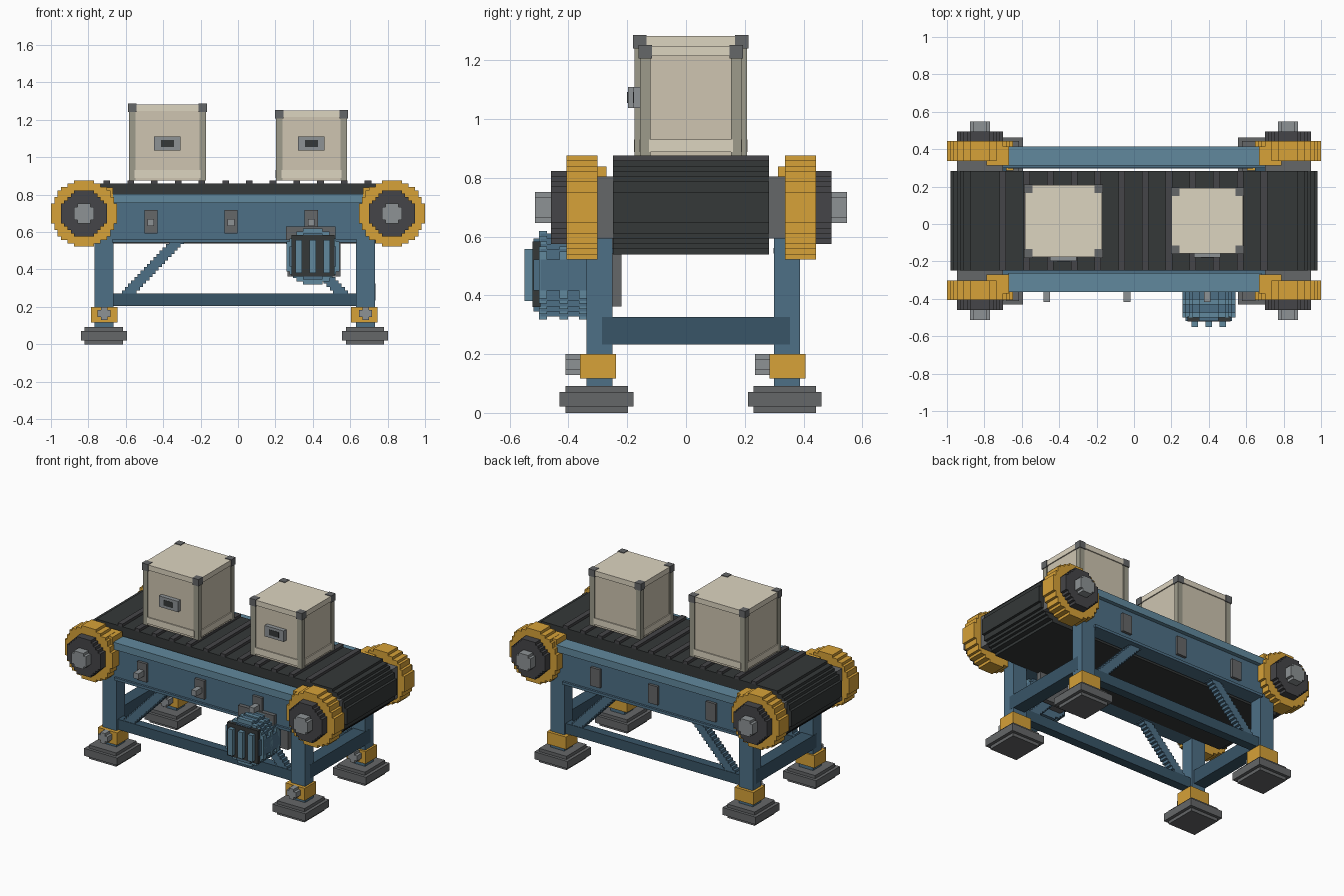
import bpy, bmesh, math

if "Cube" in bpy.data.objects:
    bpy.data.objects.remove(bpy.data.objects["Cube"])

V = 2 / 113  # one grid step; all numbers below are in grid steps


def mat(name, r, g, b):
    m = bpy.data.materials.new(name)
    m.diffuse_color = (r, g, b, 1)
    m.use_nodes = True
    m.node_tree.nodes["Principled BSDF"].inputs["Base Color"].default_value = m.diffuse_color
    return m


BLUE = mat("frame_blue", .075, .16, .24)
LIGHT_BLUE = mat("light_blue", .12, .25, .34)
DARK_BLUE = mat("dark_blue", .04, .09, .135)
YELLOW = mat("yellow", .68, .36, .04)
BLACK = mat("rubber", .035, .04, .04)
HUB = mat("hub_grey", .06, .06, .065)
GREY = mat("dark_grey", .13, .135, .14)
STEEL = mat("steel", .27, .29, .3)
BEIGE = mat("crate_beige", .62, .56, .44)
TRIM = mat("crate_trim", .72, .66, .53)
POST = mat("crate_post", .34, .33, .26)


def prism(name, rows, y0, y1, m):
    """Stepped profile in XZ (rows of z0, z1, x0, x1) extruded along Y."""
    pts = []
    for z0, z1, a, b in rows:
        pts += [(b, z0), (b, z1)]
    for z0, z1, a, b in reversed(rows):
        pts += [(a, z1), (a, z0)]
    clean = []
    for p in pts:
        if not clean or p != clean[-1]:
            clean.append(p)
    bm = bmesh.new()
    f = bm.faces.new([bm.verts.new((x * V, y0 * V, z * V)) for x, z in clean])
    ext = bmesh.ops.extrude_face_region(bm, geom=[f])
    for e in ext["geom"]:
        if isinstance(e, bmesh.types.BMVert):
            e.co.y = y1 * V
    bmesh.ops.dissolve_limit(bm, angle_limit=.01, verts=bm.verts[:], edges=bm.edges[:])
    bmesh.ops.recalc_face_normals(bm, faces=bm.faces[:])
    me = bpy.data.meshes.new(name)
    bm.to_mesh(me)
    bm.free()
    me.materials.append(m)
    ob = bpy.data.objects.new(name, me)
    bpy.context.collection.objects.link(ob)
    return ob


def box(name, x, y, z, m):
    return prism(name, [(z[0], z[1], min(x), max(x))], min(y), max(y), m)


def disc(cx, cz, r, stretch=0):
    """Rows of a stepped circle, optionally stretched into a stadium."""
    rows = []
    n = round(2 * r)
    for k in range(n):
        d = k + .5 - r
        w = round(math.sqrt(r * r - d * d)) + stretch
        rows.append((cz - r + k, cz - r + k + 1, cx - w, cx + w))
    return rows


def pair(c, s, a, b):
    return (c + s * a, c + s * b)


AX, AZ = 46.5, 39.5  # drum axis

# belt and cleats
prism("belt", disc(0, AZ, 9, AX), -14, 16, BLACK)
for k in range(12):
    x = -39.6 + k * 7.17
    box("belt_cleat", (x - 1, x + 1), (-14, 16), (48.4, 49.5), HUB)

# drum axles, wheels, hubs, bearings
for sx in (-1, 1):
    prism("axle", disc(sx * AX, AZ, 3), -29, 31, STEEL)
    for sy in (-1, 1):
        prism("end_wheel", disc(sx * AX, AZ, 10), *pair(1, sy, 18, 24), YELLOW)
        prism("wheel_hub", disc(sx * AX, AZ, 7), *pair(1, sy, 23.9, 27), HUB)
        box("bearing_block", pair(sx * AX, 1, -7, 7), pair(1, sy, 15, 18.1),
            (AZ - 6, AZ + 6), GREY)

# side frames
for sy in (-1, 1):
    side = "front" if sy < 0 else "back"
    box(side + "_beam", (-43.3, 41.4), pair(1.4, sy, 15.5, 20.5), (31, 43), BLUE)
    box(side + "_beam_cap", (-38, 38.5), pair(1.4, sy, 16.2, 22), (42.7, 45.4), LIGHT_BLUE)
    box(side + "_beam_lip", (-38, 36), pair(1.4, sy, 15.4, 21.3), (30.7, 31.7), BLUE)
    box(side + "_lower_rail", (-37.6, 35.8), pair(1.4, sy, 16.3, 19.7), (11.5, 15.4), DARK_BLUE)
    for x in (-26.3, -2.1, 22.1):
        box(side + "_beam_plate", (x - 2, x + 2), pair(1.4, sy, 20.4, 21.5), (33.5, 40.5), GREY)
        if sy < 0:
            box("plate_knob", (x - 1, x + 1), (-23.5, -20), (35.7, 37.8), STEEL)

    for sx in (-1, 1):
        # legs, collars, feet
        box(side + "_leg", pair(-.95, sx, 36.6, 42.4), pair(1.4, sy, 15.5, 20.5), (4, 31.5), BLUE)
        box(side + "_leg_collar", pair(-1.1, sx, 35.3, 43.3), pair(1.3, sy, 14.8, 21.7),
            (6.6, 11.3), YELLOW)
        box("foot_core", pair(-1.1, sx, 33.7, 45.2), pair(.9, sy, 12.1, 24.1), (0, 5.2), GREY)
        box("foot_rim", pair(-1.1, sx, 32.5, 46.4), pair(.9, sy, 11, 25.2), (1.2, 4), GREY)
        kx, ky = -.95 + sx * 39.5, (-20.4 if sy < 0 else 16.1)
        prism("collar_knob", [(7.3, 8.3, kx - 1, kx + 1), (8.3, 10.3, kx - 2, kx + 2),
                              (10.3, 11.3, kx - 1, kx + 1)], ky - 2.8, ky + .2, STEEL)
        # stepped diagonal brace
        rows = []
        for k in range(19):
            a, b = pair(-.95, sx, 37 - .95 * k, 32.5 - .95 * k)
            rows.append((12.3 + k, 13.3 + k, min(a, b), max(a, b)))
        prism(side + "_brace", rows, *pair(1.4, sy, 16.5, 19.5), BLUE)
        # yellow end block on the beam
        box("beam_end_block", pair(0, sx, 37.8, 44.5), pair(1.2, sy, 16.5, 22.2),
            (42, 47.4), YELLOW)

# cross bars between front and back legs
for sx in (-1, 1):
    box("cross_bar", pair(-.95, sx, 37.5, 42.45), (-16.2, 20), (13.2, 18.4), DARK_BLUE)

# motor with mount
MX, MZ = 22.6, 26.5
prism("motor_body", disc(MX, MZ, 8), -28, -18, BLUE)
for y in (-27.5, -23.5, -19.8):
    prism("motor_ring", disc(MX, MZ, 8.5), y - .8, y + .8, LIGHT_BLUE)
prism("motor_end_plate", disc(MX, MZ, 7), -29.3, -27.8, BLUE)
box("motor_grille", (MX - 6.5, MX + 6.5), (-29.5, -28), (20.4, 33), BLACK)
for dx in (-4.2, 0, 4.2):
    box("motor_grille_bar", (MX + dx - 1, MX + dx + 1), (-31.1, -29), (21.5, 31.5), LIGHT_BLUE)
box("motor_mount", (14.5, 29.5), (-20.6, -14), (31.5, 35.5), GREY)
box("motor_back_plate", (15, 31), (-14.3, -12.4), (20.5, 31.2), GREY)
box("motor_flange", (MX - 5, MX + 5), (-18.2, -14), (21.5, 32), GREY)


# crates
def crate(name, x0, x1, y0, y1, z1):
    z0, cx = 49.4, (x0 + x1) / 2
    box(name + "_body", (x0 + .6, x1 - .6), (y0 + .6, y1 - .6), (z0, z1 - .4), BEIGE)
    for xa, dx in ((x0, 1), (x1, -1)):
        for ya, dy in ((y0, 1), (y1, -1)):
            box(name + "_post", (xa + .3 * dx, xa + 2.3 * dx), (ya + .3 * dy, ya + 2.3 * dy),
                (z0, z1 - 2), POST)
            box(name + "_corner_cap", (xa, xa + 2.6 * dx), (ya, ya + 2.6 * dy),
                (z1 - 2.6, z1), GREY)
    # top and bottom trim strips
    for za, zb in ((z0 + .8, z0 + 3.2), (z1 - 2.2, z1 - .2)):
        box(name + "_trim_long", (x0 + 2, x1 - 2), (y0 + .2, y1 - .2), (za, zb), TRIM)
        box(name + "_trim_side", (x0 + .2, x1 - .2), (y0 + 2, y1 - 2), (za, zb), TRIM)
    # front latch
    box(name + "_latch", (cx - 4, cx + 4), (y0 - 1, y0 + 1), (58.6, 62.7), STEEL)
    box(name + "_latch_slot", (cx - 2, cx + 2), (y0 - 1.1, y0), (59.6, 61.7), BLACK)


crate("large_crate", -33.2, -9.4, -10.2, 12, 72.7)
crate("small_crate", 11.2, 33.2, -9.1, 11, 70.8)
